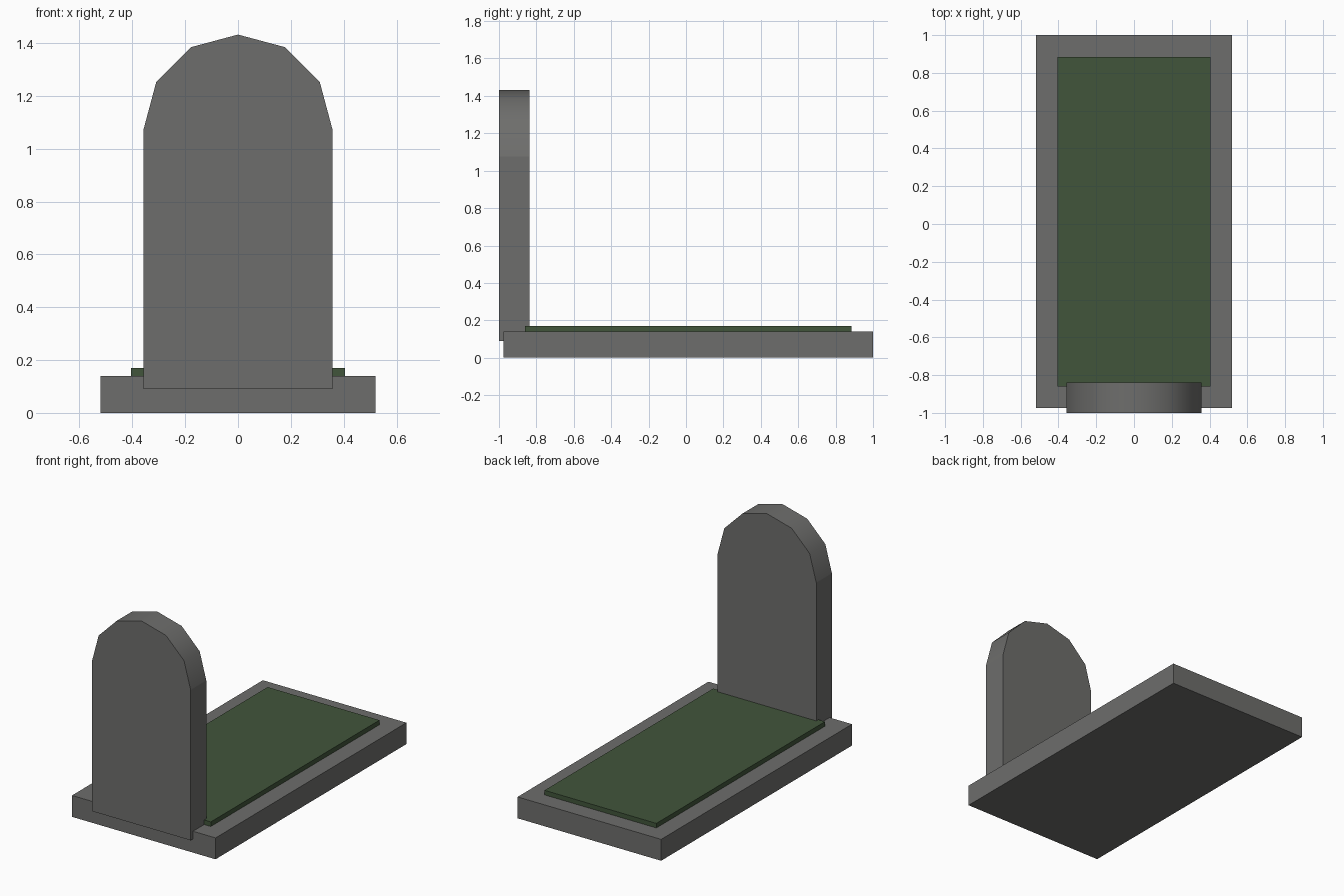
import bpy, bmesh, math

if "Cube" in bpy.data.objects:
    bpy.data.objects.remove(bpy.data.objects["Cube"])


def material(name, rgb):
    m = bpy.data.materials.new(name)
    m.diffuse_color = (*rgb, 1.0)
    m.use_nodes = True
    m.node_tree.nodes["Principled BSDF"].inputs["Base Color"].default_value = m.diffuse_color
    return m


stone = material("grey stone", (0.155, 0.155, 0.150))
grass = material("dark grass green", (0.053, 0.091, 0.043))


def make_object(name, bm, mat):
    bmesh.ops.recalc_face_normals(bm, faces=bm.faces[:])
    me = bpy.data.meshes.new(name)
    bm.to_mesh(me)
    bm.free()
    me.materials.append(mat)
    ob = bpy.data.objects.new(name, me)
    bpy.context.collection.objects.link(ob)
    return ob


def box(name, half_x, y0, y1, z0, z1, mat):
    bm = bmesh.new()
    bmesh.ops.create_cube(bm, size=1)
    for v in bm.verts:
        v.co.x *= 2 * half_x
        v.co.y = y1 if v.co.y > 0 else y0
        v.co.z = z1 if v.co.z > 0 else z0
    return make_object(name, bm, mat)


# Stone kerb slab and the raised grass bed on it
box("base_slab", 0.52, -0.975, 1.0, 0.0, 0.14, stone)
box("grass_bed", 0.405, -0.86, 0.885, 0.10, 0.17, grass)

# Headstone: rectangle topped by a six-sided half circle, extruded along y
R, SPRING, BOTTOM, FRONT, BACK = 0.357, 1.075, 0.09, -1.0, -0.838
profile = [(-R, BOTTOM), (R, BOTTOM)]
for i in range(7):
    a = math.pi * i / 6
    profile.append((R * math.cos(a), SPRING + R * math.sin(a)))

bm = bmesh.new()
face = bm.faces.new([bm.verts.new((x, FRONT, z)) for x, z in profile])
ext = bmesh.ops.extrude_face_region(bm, geom=[face], use_keep_orig=True)
moved = [g for g in ext["geom"] if isinstance(g, bmesh.types.BMVert)]
bmesh.ops.translate(bm, verts=moved, vec=(0, BACK - FRONT, 0))
bm.normal_update()

# Arch is smooth; the rim and the springing lines stay sharp
for f in bm.faces:
    arch = abs(f.normal.y) < 0.5 and f.calc_center_median().z > SPRING
    f.smooth = arch
for e in bm.edges:
    e.smooth = all(f.smooth for f in e.link_faces)
make_object("headstone", bm, stone)
